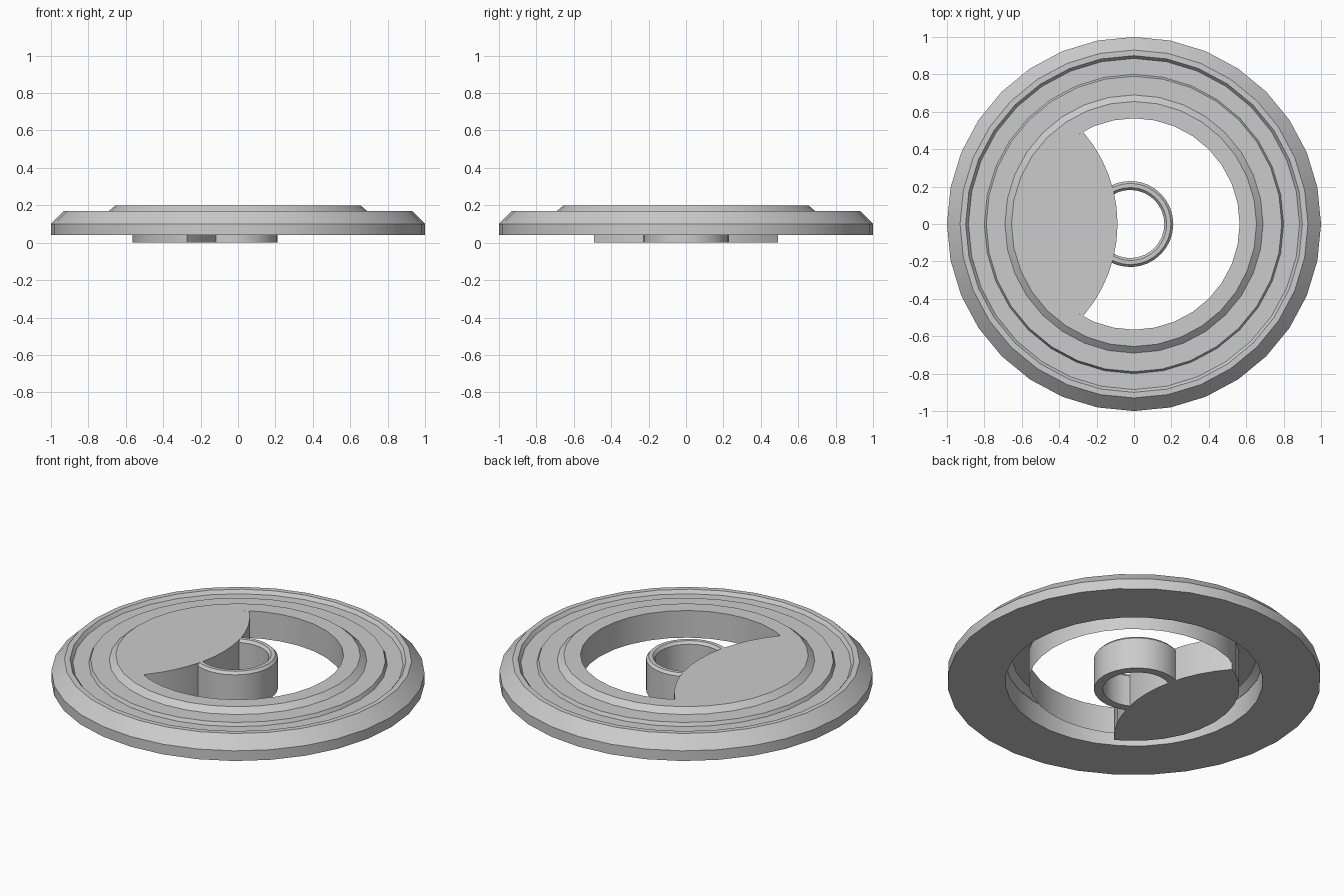
import bpy, bmesh
from math import sin, cos, radians, sqrt, asin

if "Cube" in bpy.data.objects:
    bpy.data.objects.remove(bpy.data.objects["Cube"])

SEG = 32


def finish(name, bm):
    bmesh.ops.recalc_face_normals(bm, faces=bm.faces)
    me = bpy.data.meshes.new(name)
    bm.to_mesh(me)
    bm.free()
    ob = bpy.data.objects.new(name, me)
    bpy.context.collection.objects.link(ob)
    bpy.ops.object.select_all(action='DESELECT')
    ob.select_set(True)
    bpy.context.view_layer.objects.active = ob
    bpy.ops.object.shade_smooth_by_angle(angle=radians(25))
    return ob


def lathe(name, profile, cx=0.0, start=0.0, end=360.0, steps=SEG, closed=False):
    """Turn an (r, z) profile about a vertical axis at x = cx."""
    bm = bmesh.new()
    full = end - start >= 360
    rings = []
    for i in range(steps if full else steps + 1):
        a = radians(start + (end - start) * i / steps)
        rings.append([bm.verts.new((cx + r * cos(a), r * sin(a), z)) for r, z in profile])
    n = len(profile)
    for i in range(steps):
        p, q = rings[i], rings[(i + 1) % len(rings)]
        for j in range(n if closed else n - 1):
            k = (j + 1) % n
            bm.faces.new((p[j], q[j], q[k], p[k]))
    return finish(name, bm)


# Stepped outer rim with a shallow groove, open underneath around the inner wall
lathe("outer_rim", [
    (0.565, 0.04), (0.565, 0.20), (0.655, 0.20), (0.69, 0.17), (0.79, 0.17),
    (0.80, 0.15), (0.885, 0.15), (0.90, 0.17), (0.93, 0.17), (1.0, 0.10),
    (1.0, 0.04), (0.69, 0.04), (0.69, 0.168)])

# Chamfered hub collar, ending inside the side plate
lathe("hub_collar", [
    (0.23, 0.0), (0.23, 0.185), (0.217, 0.20), (0.195, 0.20), (0.182, 0.185),
    (0.182, 0.0)], cx=-0.02, start=-120, end=120, steps=22, closed=True)

# Lens-shaped side plate: rim arc on the left, bulging arc on the right
outline = [(0.565 * cos(radians(a)), 0.565 * sin(radians(a)))
           for a in [123.75 + 11.25 * i for i in range(11)]]
R, half = 0.75, 0.492
span = asin(half / R)
for i in range(13):
    t = span * (i / 6 - 1)
    outline.append((-0.088 - R * (1 - cos(t)), R * sin(t)))
bm = bmesh.new()
base = bm.faces.new([bm.verts.new((x, y, 0.0)) for x, y in outline])
ext = bmesh.ops.extrude_face_region(bm, geom=[base], use_keep_orig=True)
for v in ext["geom"]:
    if isinstance(v, bmesh.types.BMVert):
        v.co.z = 0.20
finish("side_plate", bm)
